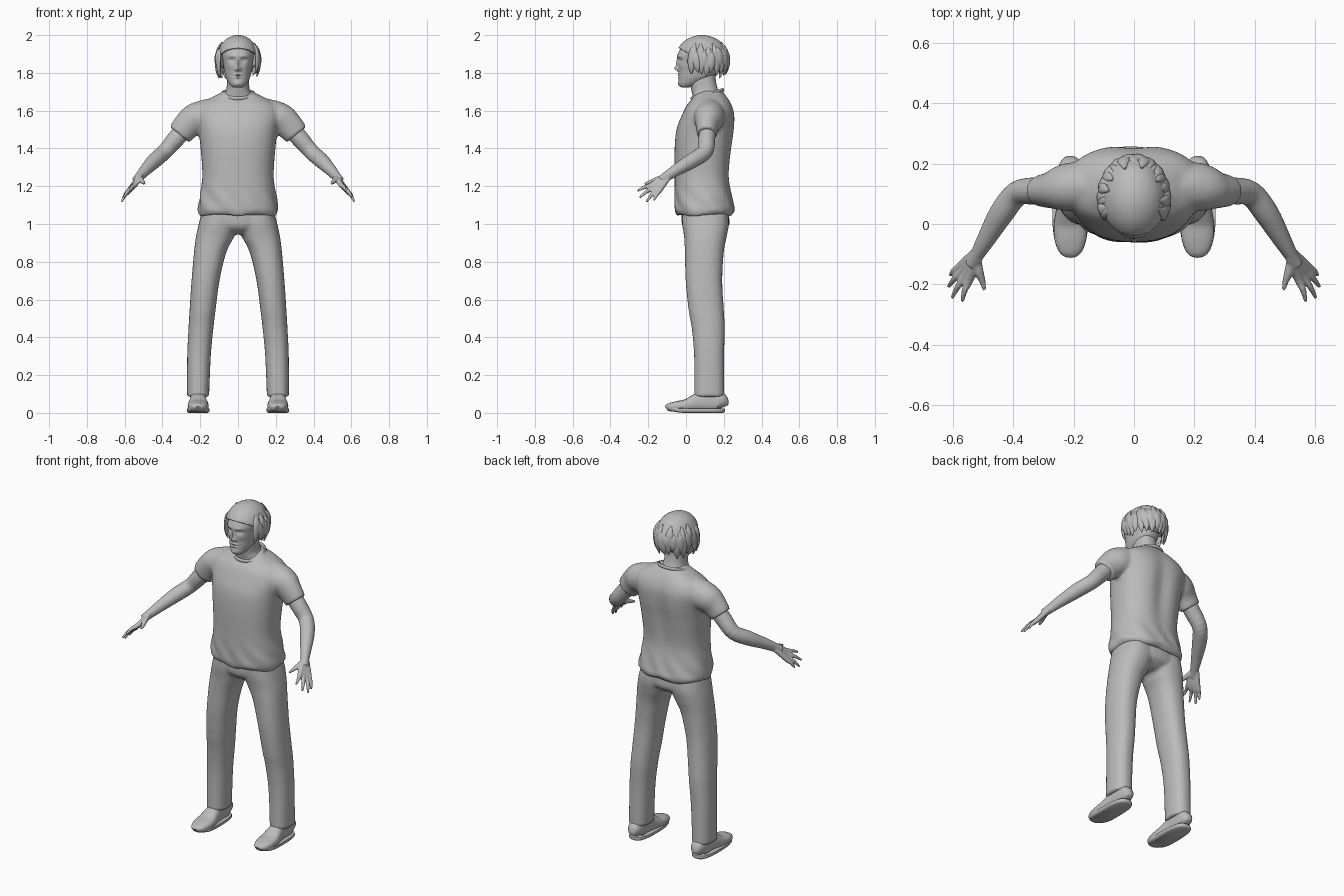
import bpy, bmesh, math, random
from mathutils import Vector

if "Cube" in bpy.data.objects:
    bpy.data.objects.remove(bpy.data.objects["Cube"])

random.seed(4)
grey = bpy.data.materials.new("plain grey")
grey.diffuse_color = (0.5, 0.5, 0.5, 1)
grey.use_nodes = True
grey.node_tree.nodes["Principled BSDF"].inputs["Base Color"].default_value = grey.diffuse_color


def smooth_rows(rows, k):
    """Catmull-Rom interpolation of rows of numbers."""
    out = []
    for i in range(len(rows) - 1):
        p0, p1 = rows[max(i - 1, 0)], rows[i]
        p2, p3 = rows[i + 1], rows[min(i + 2, len(rows) - 1)]
        for j in range(k):
            t = j / k
            out.append([0.5 * (2 * b + (c - a) * t + (2 * a - 5 * b + 4 * c - d) * t * t
                               + (3 * b - a - 3 * c + d) * t ** 3)
                        for a, b, c, d in zip(p0, p1, p2, p3)])
    return out + [list(rows[-1])]


def skin(bm, rings):
    """Bridge rings of points into a closed surface."""
    vs = [[bm.verts.new(p) for p in r] for r in rings]
    n = len(vs[0])
    for a, b in zip(vs, vs[1:]):
        for i in range(n):
            bm.faces.new((a[i], a[(i + 1) % n], b[(i + 1) % n], b[i]))
    bm.faces.new(vs[0])
    bm.faces.new(vs[-1])


def section(e, n):
    for i in range(n):
        c, s = math.cos(2 * math.pi * i / n), math.sin(2 * math.pi * i / n)
        yield math.copysign(abs(c) ** (2 / e), c), math.copysign(abs(s) ** (2 / e), s)


def stack(bm, rows, e=2.3, k=4, n=32):
    """Horizontal slices: z, x min, x max, y front, y back."""
    skin(bm, [[((a + b) / 2 + (b - a) / 2 * c, (f + g) / 2 + (g - f) / 2 * s, z)
               for c, s in section(e, n)]
              for z, a, b, f, g in smooth_rows(rows, k)])


def tube(bm, rows, side=None, e=2, k=4, n=16):
    """Path: x, y, z, half width, half thickness."""
    rows = smooth_rows(rows, k)
    pts = [Vector(r[:3]) for r in rows]
    rings = []
    for i, r in enumerate(rows):
        t = (pts[min(i + 1, len(pts) - 1)] - pts[max(i - 1, 0)]).normalized()
        u = Vector(side) if side else t.cross(Vector((0, 0, 1)))
        u = (u - t * u.dot(t)).normalized()
        v = u.cross(t)
        rings.append([pts[i] + u * r[3] * c + v * r[4] * s for c, s in section(e, n)])
    skin(bm, rings)


def sym(rows):
    return [(z, -w, w, f, b) for z, w, f, b in rows]


def mir(s, rows):
    return [(s * r[0],) + tuple(r[1:]) for r in rows]


def finish(name, bm, voxel=0, relax=0):
    bmesh.ops.recalc_face_normals(bm, faces=bm.faces)
    me = bpy.data.meshes.new(name)
    bm.to_mesh(me)
    bm.free()
    me.materials.append(grey)
    ob = bpy.data.objects.new(name, me)
    bpy.context.collection.objects.link(ob)
    for p in me.polygons:
        p.use_smooth = True
    if voxel:
        m = ob.modifiers.new("blend", 'REMESH')
        m.mode, m.voxel_size, m.use_smooth_shade = 'VOXEL', voxel, True
        if relax:
            m = ob.modifiers.new("relax", 'SMOOTH')
            m.factor, m.iterations = 0.5, relax
    else:
        bpy.context.view_layer.objects.active = ob
        ob.select_set(True)
        bpy.ops.object.shade_smooth_by_angle(angle=math.radians(50))
        ob.select_set(False)
    return ob


def bump(x, z, bx, bz, sx, sz):
    return math.exp(-((x - bx) / sx) ** 2 - ((z - bz) / sz) ** 2)


# shirt: torso and sleeves, with folds at the waist and a hollow spine
bm = bmesh.new()
stack(bm, sym([(1.045, .2, -.045, .24), (1.07, .212, -.058, .258), (1.12, .207, -.06, .25),
               (1.25, .189, -.06, .232), (1.4, .198, -.06, .247), (1.5, .21, -.05, .26),
               (1.58, .225, -.02, .26), (1.63, .205, .005, .245), (1.665, .15, .035, .225),
               (1.69, .1, .05, .205), (1.705, .075, .08, .19)]), 2.4, 6, 64)
for v in bm.verts:
    x, y, z = v.co
    fold = max(0, 1 - abs(z - 1.12) / .1)
    a = math.atan2(y - .1, x)
    r = 1 + .025 * fold * math.sin(a * 9 + z * 40)
    v.co.x, v.co.y = x * r, .1 + (y - .1) * r
    if z < 1.06:
        v.co.z += .006 * math.sin(a * 5)
    if y > .1:
        v.co.y -= .018 * bump(x, z, 0, 1.42, .05, .2)
for s in (-1, 1):
    tube(bm, mir(s, [(.12, .13, 1.59, .08, .08), (.22, .122, 1.56, .08, .083),
                     (.27, .113, 1.52, .062, .075), (.31, .11, 1.473, .052, .066)]), n=24)
finish("shirt", bm, .009, 4)

# collar band
bm = bmesh.new()
loop = []
for i in range(40):
    a = 2 * math.pi * i / 40
    c, s = math.cos(a), math.sin(a)
    loop.append([((.086 + .007 * math.cos(b)) * c, .113 + (.082 + .007 * math.cos(b)) * s,
                  1.687 + .022 * s + .01 * math.sin(b))
                 for b in [j * math.pi / 4 for j in range(8)]])
vs = [[bm.verts.new(p) for p in r] for r in loop]
for i in range(40):
    for j in range(8):
        a, b, m = vs[i], vs[(i + 1) % 40], (j + 1) % 8
        bm.faces.new((a[j], a[m], b[m], b[j]))
finish("collar", bm)

# trousers: two legs blended into the hips
bm = bmesh.new()
for s in (-1, 1):
    leg = [(.085, .153, .27, .043, .203), (.3, .144, .269, .043, .202), (.45, .13, .262, .03, .205),
           (.55, .118, .256, .013, .2), (.7, .098, .246, -.002, .192), (.85, .062, .233, -.006, .2),
           (.93, .022, .223, -.01, .215), (1.0, 0, .208, -.02, .227), (1.07, .01, .19, -.02, .22)]
    stack(bm, [(z, min(s * a, s * b), max(s * a, s * b), f, g) for z, a, b, f, g in leg])
stack(bm, sym([(.945, .05, .03, .17), (.97, .12, -.005, .21), (1.0, .18, -.022, .23),
               (1.07, .195, -.025, .225)]))
finish("trousers", bm, .01, 3)

for s, side in ((-1, "right"), (1, "left")):
    # arm with palm, fingers and thumb
    bm = bmesh.new()
    tube(bm, mir(s, [(.26, .115, 1.53, .043, .05), (.33, .11, 1.45, .045, .047),
                     (.388, .1, 1.383, .042, .042), (.44, .035, 1.337, .041, .041),
                     (.49, -.05, 1.286, .031, .032), (.522, -.105, 1.25, .023, .026),
                     (.54, -.135, 1.23, .022, .024)]))
    tips = [(.57, -.258, 1.175), (.604, -.246, 1.14), (.616, -.208, 1.118), (.61, -.17, 1.125)]
    for i, tip in enumerate(tips):
        f = i / 3
        k = Vector((.545, -.182, 1.207)).lerp(Vector((.578, -.142, 1.175)), f)
        base = Vector((.515, -.112, 1.26)).lerp(Vector((.53, -.095, 1.242)), f)
        m = k.lerp(Vector(tip), .5) + Vector((.004, 0, .004))
        tube(bm, mir(s, [(*base, .014, .014), (*k, .015, .014), (*m, .0105, .0105),
                         (*tip, .006, .006)]), n=10)
    tube(bm, mir(s, [(.522, -.11, 1.25, .014, .014), (.515, -.155, 1.235, .016, .015),
                     (.503, -.19, 1.222, .011, .011), (.496, -.22, 1.213, .006, .006)]), n=10)
    finish(side + "_arm", bm, .0045, 3)

    # shoe upper
    bm = bmesh.new()
    shoe = [(-.103, .02, .03), (-.09, .039, .044), (-.05, .053, .056), (0, .055, .066),
            (.045, .048, .09), (.09, .042, .11), (.165, .042, .11), (.19, .036, .085),
            (.2, .02, .05)]
    tube(bm, [(s * .211, y, .006 + h / 2, w, h / 2) for y, w, h in shoe], (1, 0, 0), 2.5, n=24)
    finish(side + "_shoe", bm)
    # sole with raised toe
    bm = bmesh.new()
    stack(bm, [(z, s * .211 - w, s * .211 + w, f, b) for z, w, f, b in
               ((0, .05, -.09, .198), (.008, .06, -.104, .206), (.022, .059, -.104, .204))],
          2.8, 2, 40)
    for v in bm.verts:
        v.co.z += .015 * max(0, -v.co.y / .1) ** 2
    finish(side + "_sole", bm)

# neck
bm = bmesh.new()
stack(bm, sym([(1.65, .09, .04, .2), (1.685, .077, .034, .187), (1.71, .062, .028, .17),
               (1.76, .058, .02, .158), (1.82, .055, .03, .155)]))
finish("neck", bm)

# head with brow, eye hollows, nose, lips and chin
bm = bmesh.new()
stack(bm, sym([(1.722, .02, -.02, .01), (1.729, .034, -.032, .04), (1.745, .048, -.038, .08),
               (1.775, .064, -.038, .14), (1.81, .073, -.038, .172), (1.86, .08, -.042, .19),
               (1.9, .083, -.043, .2), (1.95, .074, -.012, .185), (1.98, .05, .03, .14),
               (1.99, .02, .06, .1)]), 2.2, 10, 96)
face = [(0, 1.823, .013, .012, .02), (0, 1.85, .009, .025, .011), (.012, 1.817, .007, .007, .006),
        (.031, 1.868, .015, .010, -.012), (.031, 1.868, .009, .005, .006),
        (.03, 1.888, .024, .007, .004), (0, 1.791, .02, .005, .007), (0, 1.776, .017, .005, .006),
        (0, 1.783, .024, .0025, -.004), (0, 1.742, .018, .012, .006), (.045, 1.835, .018, .016, .004)]
for v in bm.verts:
    if v.co.y < .03:
        x, z = abs(v.co.x), v.co.z
        v.co.y -= sum(d * bump(x, z, bx, bz, sx, sz) for bx, bz, sx, sz, d in face)
finish("head", bm)

# hair cap, cut along a hairline that drops towards the nape
bm = bmesh.new()
bmesh.ops.create_uvsphere(bm, u_segments=40, v_segments=28, radius=1)
for v in bm.verts:
    v.co = (v.co.x * .108, .085 + v.co.y * .136, 1.885 + v.co.z * .115)
bmesh.ops.bisect_plane(bm, geom=bm.verts[:] + bm.edges[:] + bm.faces[:],
                       plane_co=(0, -.04, 1.932), plane_no=(0, .56, 1), clear_inner=True)
cap = finish("hair_cap", bm)
m = cap.modifiers.new("thickness", 'SOLIDIFY')
m.thickness = .008

# hair locks: two overlapping layers of flat tapered strands
bm = bmesh.new()
for layer in (0, 1):
    count = 13 - layer
    for i in range(count):
        a = math.radians(-112 + 224 * i / (count - 1)) * (1 - .06 * layer)
        end = 1.775 + .03 * layer + random.uniform(-.008, .022)
        top = 1.955 - .02 * layer + random.uniform(-.012, .012)
        twist = random.uniform(-.16, .16)
        rows = []
        for f, k, w, t in ((0, .8, .004, .004), (.25, .99, .02, .01), (.55, 1.03, .023, .011),
                           (.8, 1.01, .016, .008), (1, .93, .003, .003)):
            b = a + twist * (f - .3)
            k += .02 * layer
            rows.append((k * .108 * math.sin(b), .085 + k * .132 * math.cos(b),
                         top + (end - top) * f, w, t))
        tube(bm, rows, (math.cos(a), -math.sin(a), 0), n=10)
finish("hair_locks", bm)
